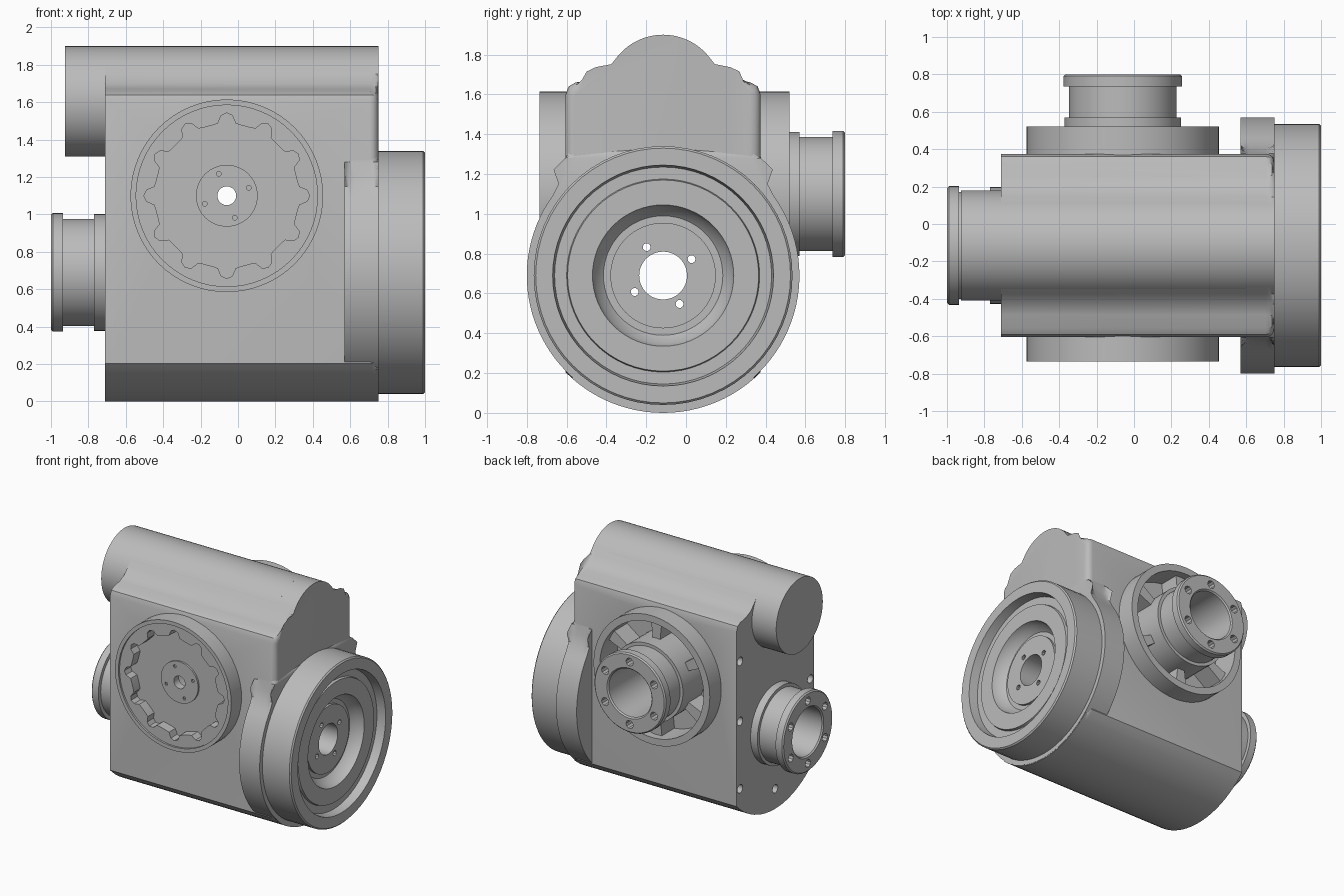
import bpy, bmesh
from math import sin, cos, pi, radians, asin, acos, degrees

cube = bpy.data.objects.get("Cube")
if cube:
    bpy.data.objects.remove(cube, do_unlink=True)

grey = bpy.data.materials.new("cast_grey")
grey.use_nodes = True
grey.diffuse_color = (0.5, 0.5, 0.5, 1)
grey.node_tree.nodes["Principled BSDF"].inputs["Base Color"].default_value = (0.5, 0.5, 0.5, 1)

CY = -0.115           # centre plane of the housing
LOW = (CY, 0.69)      # axis running along x (y, z)
HIGH = (-0.06, 1.1)   # axis running along y (x, z)
parts = []


def place(axis, u, v, h):
    return (h, u, v) if axis == "x" else (u, h, v)


def arc(c, r, a0, a1, n):
    """Points on an arc, angles in degrees, both ends included."""
    return [(c[0] + r * cos(radians(a0 + (a1 - a0) * i / n)),
             c[1] + r * sin(radians(a0 + (a1 - a0) * i / n))) for i in range(n + 1)]


def circle(c, r, n=64, phase=0):
    return arc(c, r, phase, phase + 360, n)[:-1]


def bolt_circle(c, pitch, r, count, phase):
    return [circle(p, r, 10) for p in circle(c, pitch, count, phase)]


def mirrored(half):
    """Right half outline from bottom centre to top centre, offsets from CY."""
    left = [(-u, v) for u, v in reversed(half[1:-1])]
    return [(CY + u, v) for u, v in half + left]


def finish(name, bm):
    bmesh.ops.recalc_face_normals(bm, faces=bm.faces)
    mesh = bpy.data.meshes.new(name)
    bm.to_mesh(mesh)
    bm.free()
    ob = bpy.data.objects.new(name, mesh)
    bpy.context.collection.objects.link(ob)
    mesh.materials.append(grey)
    parts.append(ob)
    return ob


def prism(name, outlines, axis, h0, h1, round_ends=(), size=0.05):
    """Extrude outlines along an axis, rounding the rims at the listed ends."""
    bm = bmesh.new()
    for pts in outlines:
        low, high = [[bm.verts.new(place(axis, u, v, h)) for u, v in pts] for h in (h0, h1)]
        caps = {h0: bm.faces.new(low), h1: bm.faces.new(high)}
        for i in range(len(pts)):
            j = (i + 1) % len(pts)
            bm.faces.new((low[i], low[j], high[j], high[i]))
    rims = [e for h in round_ends for e in caps[h].edges]
    if rims:
        bmesh.ops.bevel(bm, geom=rims, offset=size, segments=4, profile=0.5,
                        affect="EDGES", clamp_overlap=False)
    return finish(name, bm)


def lathe(name, profile, axis, c, n=64):
    """Spin a closed (radius, height) profile around an axis through c."""
    bm = bmesh.new()
    rings = [[bm.verts.new(place(axis, u, v, h)) for u, v in circle(c, r, n)]
             for r, h in profile]
    for k in range(len(rings)):
        a, b = rings[k - 1], rings[k]
        for i in range(n):
            j = (i + 1) % n
            bm.faces.new((a[i], a[j], b[j], b[i]))
    return finish(name, bm)


def cut(ob, outlines, axis, h0, h1):
    tool = prism("cutter", outlines, axis, h0, h1)
    tool.hide_render = True
    parts.remove(tool)
    mod = ob.modifiers.new("cut", "BOOLEAN")
    mod.operation, mod.solver, mod.object = "DIFFERENCE", "EXACT", tool
    bpy.context.view_layer.objects.active = ob
    bpy.ops.object.modifier_apply(modifier=mod.name)
    bpy.data.objects.remove(tool, do_unlink=True)


# Housing: rounded belly, straight sides, shoulders and a top ridge
half_w, belly, ridge = 0.49, 0.69, 0.295
a = degrees(acos(half_w / belly))
outline = arc((0, LOW[1]), belly, -90, -a, 12)
outline += [(.49, 1.6), (.475, 1.64), (.44, 1.66), (.37, 1.672), (.31, 1.7), (.26, 1.752)]
outline += arc((0, 1.605), ridge, 42, 90, 8)
housing = prism("housing", [mirrored(outline)], "x", -0.71, 0.75, [0.75], 0.045)
cut(housing, [circle(LOW, 0.19)], "x", -0.9, 0.9)
cut(housing, [circle(HIGH, 0.19)], "y", -0.9, 0.9)
cut(housing, [circle(HIGH, 0.46)], "y", 0.3, 0.9)
bolts = [(CY + s * 0.445, z) for s in (-1, 1) for z in (0.33, 0.87, 1.35)] + [(CY, 0.16)]
cut(housing, [circle(p, 0.034, 12) for p in bolts], "x", -0.8, -0.62)

# Ridge tube that overhangs the end
prism("ridge_tube", [circle((CY, 1.605), ridge)], "x", -0.925, 0.6, [-0.925], 0.055)

# Round end flange with a fillet into the housing sides
outline = arc((0, LOW[1]), 0.685, -90, 36, 36)
outline += [(.525, 1.15), (.502, 1.21), (.492, 1.28), (.48, 1.33), (0, 1.33)]
flange = prism("end_flange", [mirrored(outline)], "x", 0.57, 0.752, [0.57, 0.752], 0.05)
cut(flange, [circle(LOW, 0.19)], "x", 0.4, 0.9)

# Stepped coupling on the end flange
coupling = lathe("input_coupling", [
    (.12, .70), (.65, .70), (.65, .99), (.64, 1.0), (.555, 1.0), (.545, .93),
    (.485, .93), (.48, .95), (.355, .95), (.34, .90), (.30, .86), (.265, .86),
    (.265, .88), (.12, .88)], "x", LOW)
cut(coupling, bolt_circle(LOW, 0.165, 0.02, 4, 30), "x", 0.6, 1.1)

# Front cover with a toothed pocket and a small hub
cover = prism("front_cover", [circle(HIGH, 0.515)], "y", -0.735, -0.58)
cut(cover, [circle(HIGH, 0.485)], "y", -0.8, -0.72)
teeth = []
for k in range(12):
    for da, r in ((-11, .385), (-7, .39), (-4, .43), (0, .443), (4, .43), (7, .39), (11, .385)):
        t = radians(90 + 30 * k + da)
        teeth.append((HIGH[0] + r * cos(t), HIGH[1] + r * sin(t)))
cut(cover, [teeth], "y", -0.8, -0.64)
cut(cover, [circle(HIGH, 0.1)], "y", -0.9, -0.4)
hub = lathe("front_hub", [(.05, -.655), (.165, -.655), (.165, -.59), (.05, -.59)], "y", HIGH)
cut(hub, bolt_circle(HIGH, 0.125, 0.013, 4, 20), "y", -0.9, -0.62)

# Rear ring and the ribs inside it
lathe("rear_ring", [(.46, .34), (.515, .34), (.515, .52), (.46, .52)], "y", HIGH)
ribs = []
for k in range(6):
    t = radians(60 * k + 30)
    ribs.append([(HIGH[0] + r * cos(t) - w * sin(t), HIGH[1] + r * sin(t) + w * cos(t))
                 for r, w in ((.28, -.03), (.475, -.05), (.475, .05), (.28, .03))])
prism("rear_ribs", ribs, "y", 0.28, 0.46)


# Hollow output shafts with bolted end flanges
def shaft(name, axis, c, tip, length):
    s = 1 if tip > 0 else -1
    steps = [(.19, length), (.312, length), (.312, .23), (.287, .23), (.287, .065),
             (.317, .065), (.317, .01), (.307, 0), (.2, 0), (.19, .01)]
    ob = lathe(name, [(r, tip - s * d) for r, d in steps], axis, c)
    low, high = sorted((tip + s * 0.05, tip - s * 0.1))
    cut(ob, bolt_circle(c, 0.25, 0.032, 6, 30), axis, low, high)


shaft("side_output_shaft", "x", LOW, -1.0, 0.4)
shaft("rear_output_shaft", "y", HIGH, 0.8, 0.52)

# Smooth curved walls, keep sharp rims
bpy.ops.object.select_all(action="DESELECT")
for ob in parts:
    ob.select_set(True)
bpy.context.view_layer.objects.active = parts[0]
bpy.ops.object.shade_smooth_by_angle(angle=radians(32))
